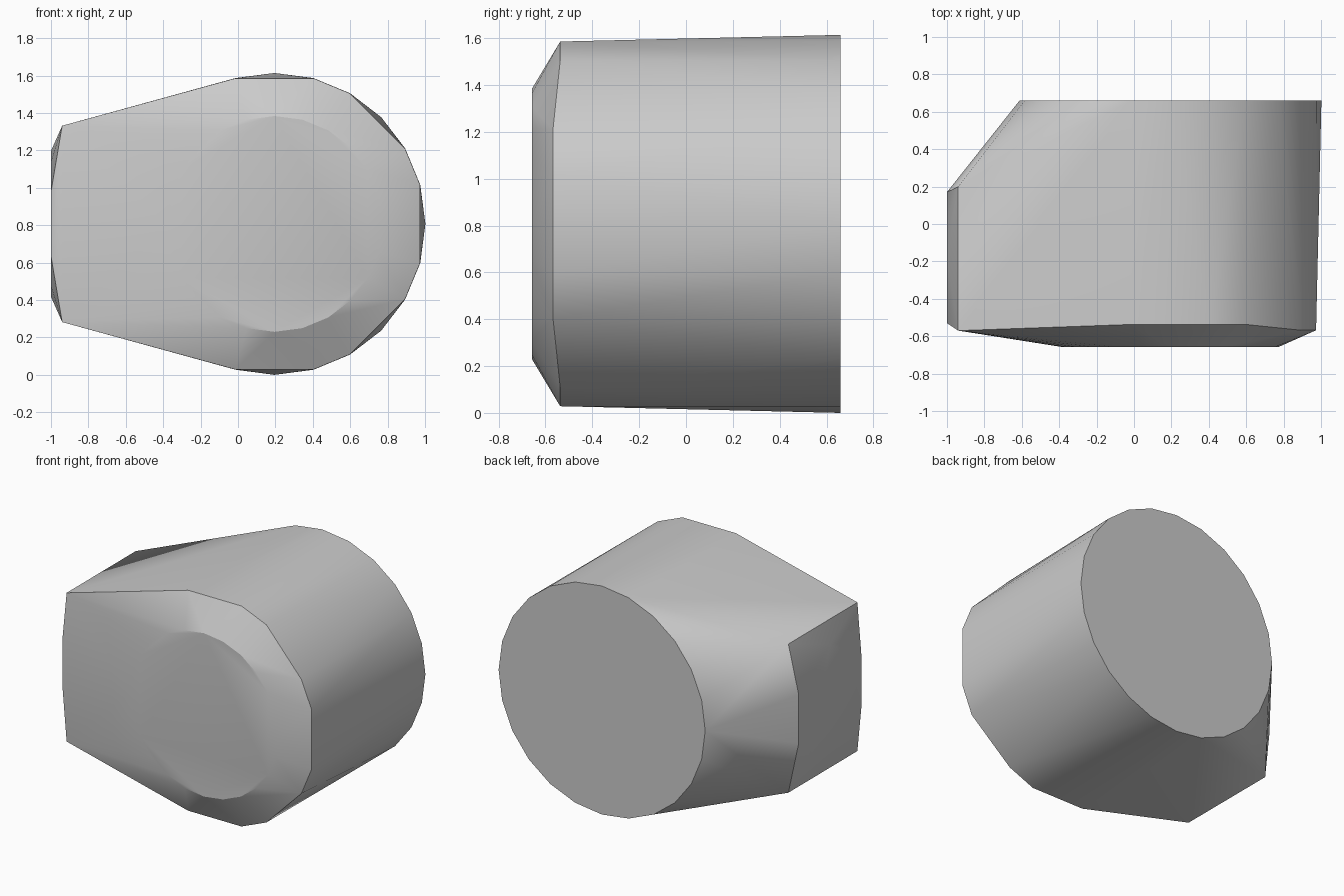
import bpy
import bmesh
from math import sin, cos, radians

cube = bpy.data.objects.get("Cube")
if cube:
    bpy.data.objects.remove(cube, do_unlink=True)

# Plain grey material
grey = bpy.data.materials.new("plain grey")
grey.use_nodes = True
colour = (0.6, 0.6, 0.6, 1)
grey.diffuse_color = colour
grey.node_tree.nodes["Principled BSDF"].inputs["Base Color"].default_value = colour

MID_X, MID_Z = 0.195, 0.807


def ring(radius, angles, depth):
    """Points around the barrel axis; depth gives y for an angle."""
    return [(MID_X + radius * cos(radians(a)), depth(a),
             MID_Z + radius * sin(radians(a))) for a in angles]


points = []
full_turn = range(0, 360, 15)

# Round back face and smaller round front face
points += ring(0.807, full_turn, lambda a: 0.66)
points += ring(0.577, full_turn, lambda a: -0.658)

# Chamfered front rim, set slightly further forward at the side
rim = [15, 30, 60, 75, 105]
rim += [-a for a in rim]
points += ring(0.806, rim, lambda a: -0.568 if abs(a) < 45 else -0.537)

# Rectangular side block
points += [(-0.94, y, MID_Z + h) for y in (-0.57, 0.2) for h in (-0.525, 0.525)]

# Shallow round cap on the side block
for a in (26, 58, 90, 122, 154):
    for side in (-1, 1):
        points.append((-1.0, -0.18 + 0.39 * cos(radians(a)),
                       MID_Z + side * 0.39 * sin(radians(a))))

# Wrap all profiles in one convex shell
bm = bmesh.new()
for p in points:
    bm.verts.new(p)
hull = bmesh.ops.convex_hull(bm, input=bm.verts[:])
unused = {v for v in hull["geom_interior"] + hull["geom_unused"]
          if isinstance(v, bmesh.types.BMVert)}
bmesh.ops.delete(bm, geom=list(unused), context='VERTS')
bmesh.ops.dissolve_limit(bm, angle_limit=radians(0.5), verts=bm.verts[:], edges=bm.edges[:])
bmesh.ops.recalc_face_normals(bm, faces=bm.faces[:])

mesh = bpy.data.meshes.new("housing_shell")
bm.to_mesh(mesh)
bm.free()
mesh.materials.append(grey)
housing = bpy.data.objects.new("housing_shell", mesh)
bpy.context.collection.objects.link(housing)

# Soft barrel, crisp rims
bpy.ops.object.select_all(action='DESELECT')
housing.select_set(True)
bpy.context.view_layer.objects.active = housing
bpy.ops.object.shade_smooth_by_angle(angle=radians(25))
